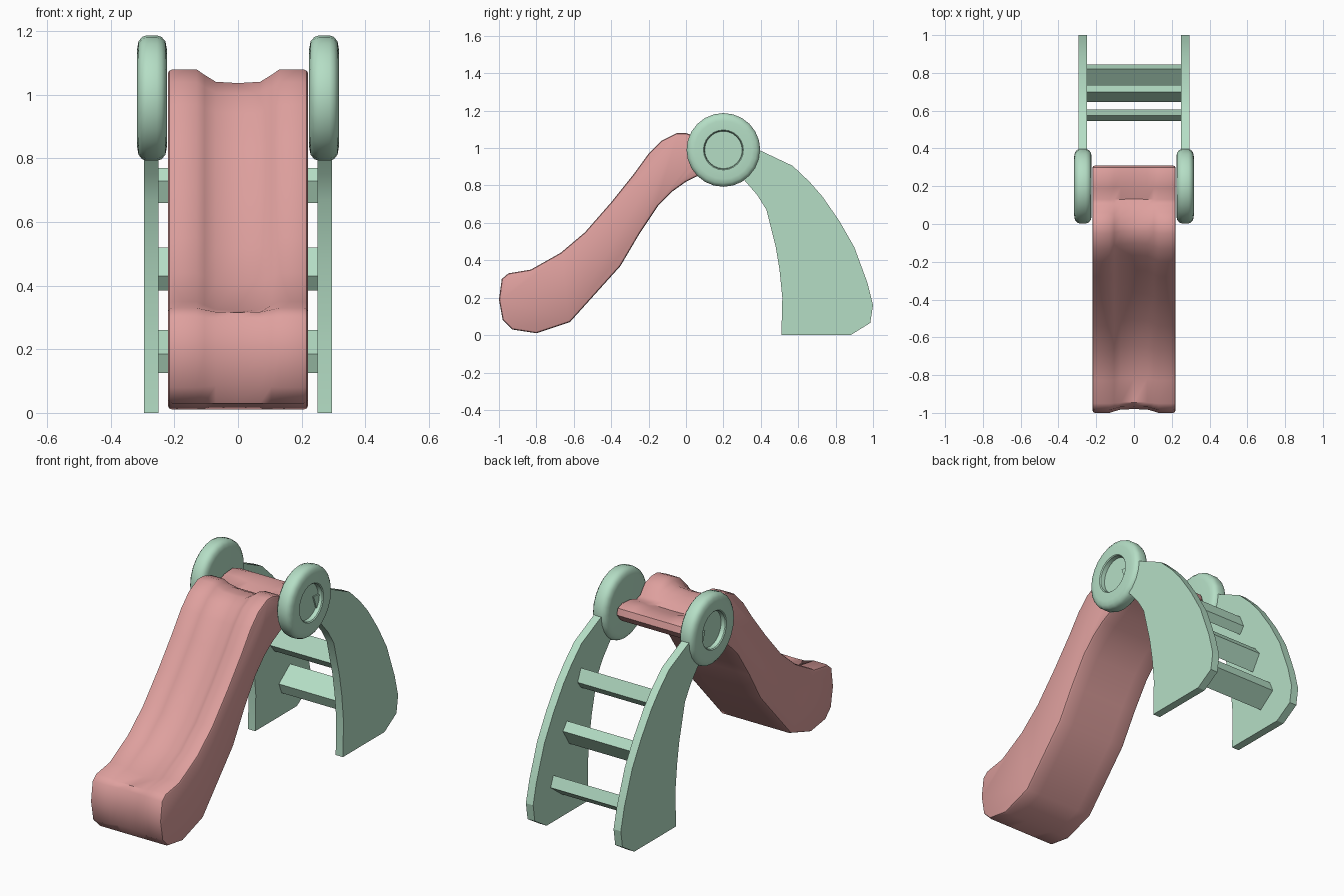
import bpy, bmesh, math

cube = bpy.data.objects.get("Cube")
if cube:
    bpy.data.objects.remove(cube, do_unlink=True)


def material(name, rgb):
    m = bpy.data.materials.new(name)
    m.use_nodes = True
    m.diffuse_color = (*rgb, 1)
    m.node_tree.nodes["Principled BSDF"].inputs["Base Color"].default_value = (*rgb, 1)
    return m


PINK = material("soft pink", (0.73, 0.35, 0.34))
GREEN = material("mint green", (0.46, 0.73, 0.56))


def loft(name, rings, mat, angle=40):
    """Skin a row of equal-length closed rings and cap both ends."""
    bm = bmesh.new()
    loops = [[bm.verts.new(p) for p in ring] for ring in rings]
    n = len(loops[0])
    for a, b in zip(loops, loops[1:]):
        for i in range(n):
            j = (i + 1) % n
            bm.faces.new((a[i], a[j], b[j], b[i]))
    bm.faces.new(loops[0])
    bm.faces.new(loops[-1])
    bmesh.ops.recalc_face_normals(bm, faces=bm.faces)
    me = bpy.data.meshes.new(name)
    bm.to_mesh(me)
    bm.free()
    me.materials.append(mat)
    me.shade_smooth()
    me.set_sharp_from_angle(angle=math.radians(angle))
    ob = bpy.data.objects.new(name, me)
    bpy.context.collection.objects.link(ob)
    return ob


def extrude(name, profile, x0, x1, mat):
    return loft(name, [[(x, y, z) for y, z in profile] for x in (x0, x1)], mat, 20)


# Slide outline as (y, z, trough depth): seat, crest, chute, nose, underside
outline = [
    (.31, .975, 0), (.30, 1.01, 0), (.26, 1.025, .01), (.19, 1.02, .015),
    (.13, 1.0, .01), (.10, 1.01, 0), (.06, 1.06, .03), (0, 1.08, .045),
    (-.05, 1.08, .045), (-.13, 1.04, .045), (-.20, .97, .045), (-.28, .86, .045),
    (-.40, .71, .045), (-.54, .55, .045), (-.67, .44, .04), (-.83, .35, .03),
    (-.95, .33, .015), (-.985, .30, .02), (-1, .19, .02), (-.98, .08, .015),
    (-.93, .03, 0), (-.80, .01, 0), (-.62, .07, 0), (-.35, .37, 0),
    (-.25, .54, 0), (-.15, .69, 0), (-.07, .77, 0), (0, .82, 0),
    (.08, .86, 0), (.17, .91, 0), (.28, .935, 0)]


def slide_ring(x, trough, inset):
    ring = []
    for i, (y, z, depth) in enumerate(outline):
        py, pz, _ = outline[i - 1]
        ny, nz, _ = outline[(i + 1) % len(outline)]
        ty, tz = ny - py, nz - pz
        k = (depth * trough + inset) / math.hypot(ty, tz)
        ring.append((x, y - tz * k, z + ty * k))
    return ring


# Half section as (x, trough share, edge inset), then mirrored
half = [(.22, 0, .012), (.216, 0, .004), (.206, 0, 0), (.13, 0, 0),
        (.105, .4, 0), (.07, .9, 0)]
section = half + [(0, 1, 0)] + [(-x, t, i) for x, t, i in reversed(half)]
loft("slide", [slide_ring(*s) for s in section], PINK)

# Wheel-shaped side discs turned about x, with a round recess outside
wheel = [(.224, .01), (.224, .155), (.228, .178), (.240, .192), (.255, .197),
         (.288, .197), (.302, .192), (.313, .178), (.317, .155),
         (.317, .107), (.312, .102), (.288, .100), (.288, .01)]
# Curved ladder side panel as (y, z)
panel = [(.25, 1.0), (.39, .99), (.57, .905), (.66, .82), (.73, .74), (.82, .61),
         (.90, .47), (.97, .28), (1, .16), (.985, .065), (.88, 0), (.51, 0),
         (.515, .2), (.50, .35), (.48, .47), (.43, .67), (.38, .75), (.31, .83)]
SIDES = 24
for side, s in (("left", 1), ("right", -1)):
    rings = []
    for x, r in wheel:
        rings.append([(s * x, .2 + r * math.cos(a), .99 + r * math.sin(a))
                      for a in (math.tau * i / SIDES for i in range(SIDES))])
    loft(side + "_disc", rings, GREEN)
    extrude(side + "_ladder_panel", panel, s * .25, s * .295, GREEN)

# Tilted rungs
rungs = {
    "lower_rung": [(.72, .185), (.82, .26), (.845, .20), (.745, .125)],
    "middle_rung": [(.645, .43), (.70, .52), (.735, .475), (.68, .385)],
    "upper_rung": [(.545, .73), (.575, .77), (.605, .70), (.575, .66)]}
for name, profile in rungs.items():
    extrude(name, profile, -.26, .26, GREEN)
